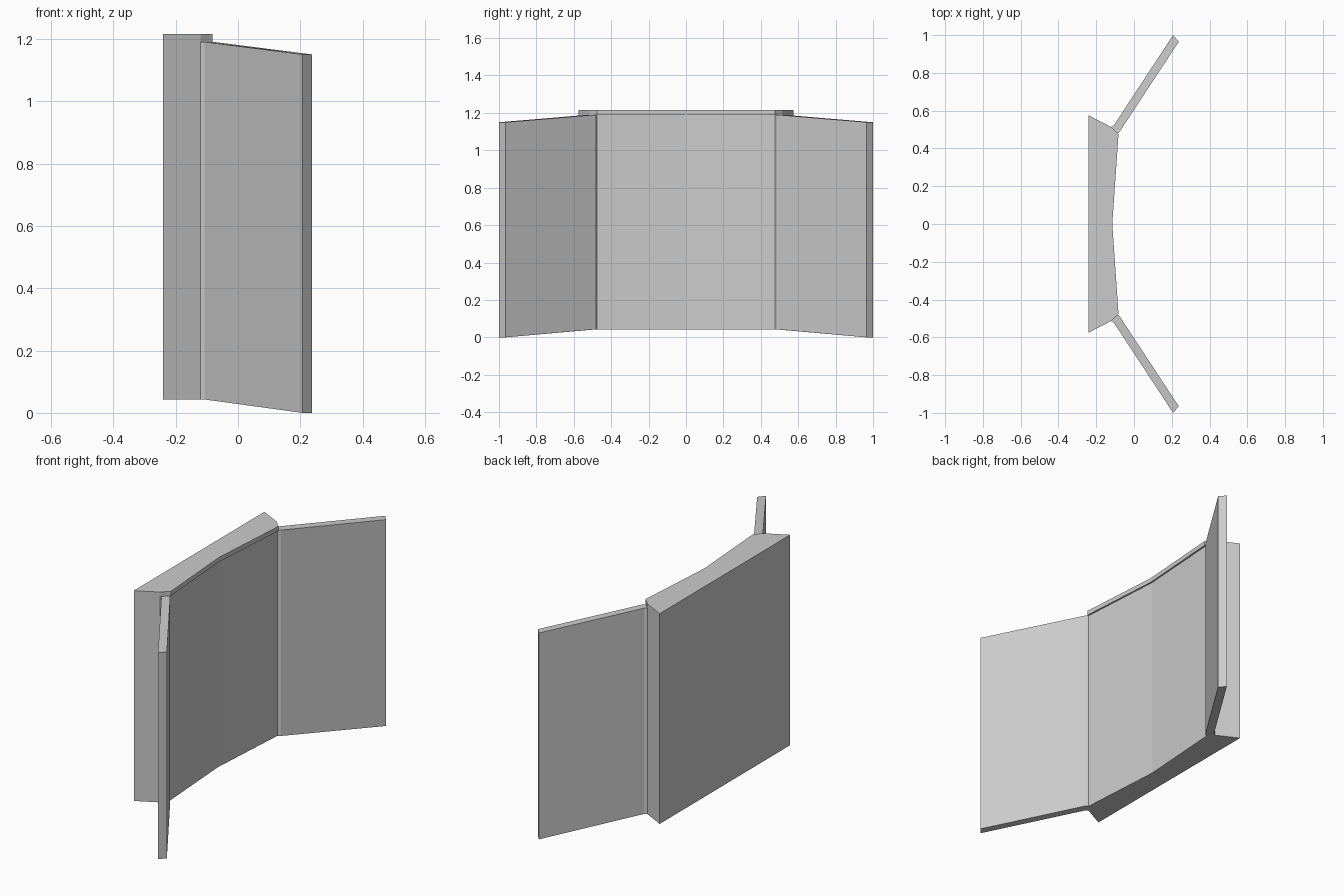
import bpy, bmesh

if "Cube" in bpy.data.objects:
    bpy.data.objects.remove(bpy.data.objects["Cube"])


def prism(name, outline, z_low, z_high):
    """Extrude a top-view outline; z_low / z_high are functions of the point index."""
    bm = bmesh.new()
    low = [bm.verts.new((x, y, z_low(i))) for i, (x, y) in enumerate(outline)]
    high = [bm.verts.new((x, y, z_high(i))) for i, (x, y) in enumerate(outline)]
    n = len(outline)
    bm.faces.new(low[::-1])
    bm.faces.new(high)
    for i in range(n):
        j = (i + 1) % n
        bm.faces.new((low[i], low[j], high[j], high[i]))
    bmesh.ops.recalc_face_normals(bm, faces=bm.faces)
    mesh = bpy.data.meshes.new(name)
    bm.to_mesh(mesh)
    bm.free()
    obj = bpy.data.objects.new(name, mesh)
    bpy.context.collection.objects.link(obj)
    return obj


def symmetric(half):
    """Complete a half outline across y = 0 (last point lies on the axis)."""
    return half + [(x, -y) for x, y in reversed(half[:-1])]


# Central block with a shallow V front, slightly recessed under its cap
body = symmetric([(-0.24, 0.575), (-0.12, 0.513), (-0.092, 0.477), (-0.123, 0)])
prism("center_panel", body, lambda i: 0.043, lambda i: 1.19)

# Overhanging cap on the central block
cap = symmetric([(-0.24, 0.575), (-0.12, 0.513), (-0.092, 0.484),
                 (-0.082, 0.475), (-0.115, 0)])
prism("top_cap", cap, lambda i: 1.19, lambda i: 1.215)

# Angled side wings: level hinge end, outer end sloping down
for name, side in (("left_wing", 1), ("right_wing", -1)):
    wing = [(-0.122, 0.513), (-0.092, 0.477), (-0.077, 0.487),
            (0.237, 0.965), (0.207, 1.0), (-0.107, 0.522)]
    drop = [0, 0, 0, 1, 1, 0]
    prism(name, [(x, side * y) for x, y in wing],
          lambda i: 0.043 * (1 - drop[i]),
          lambda i: 1.19 - 0.04 * drop[i])
